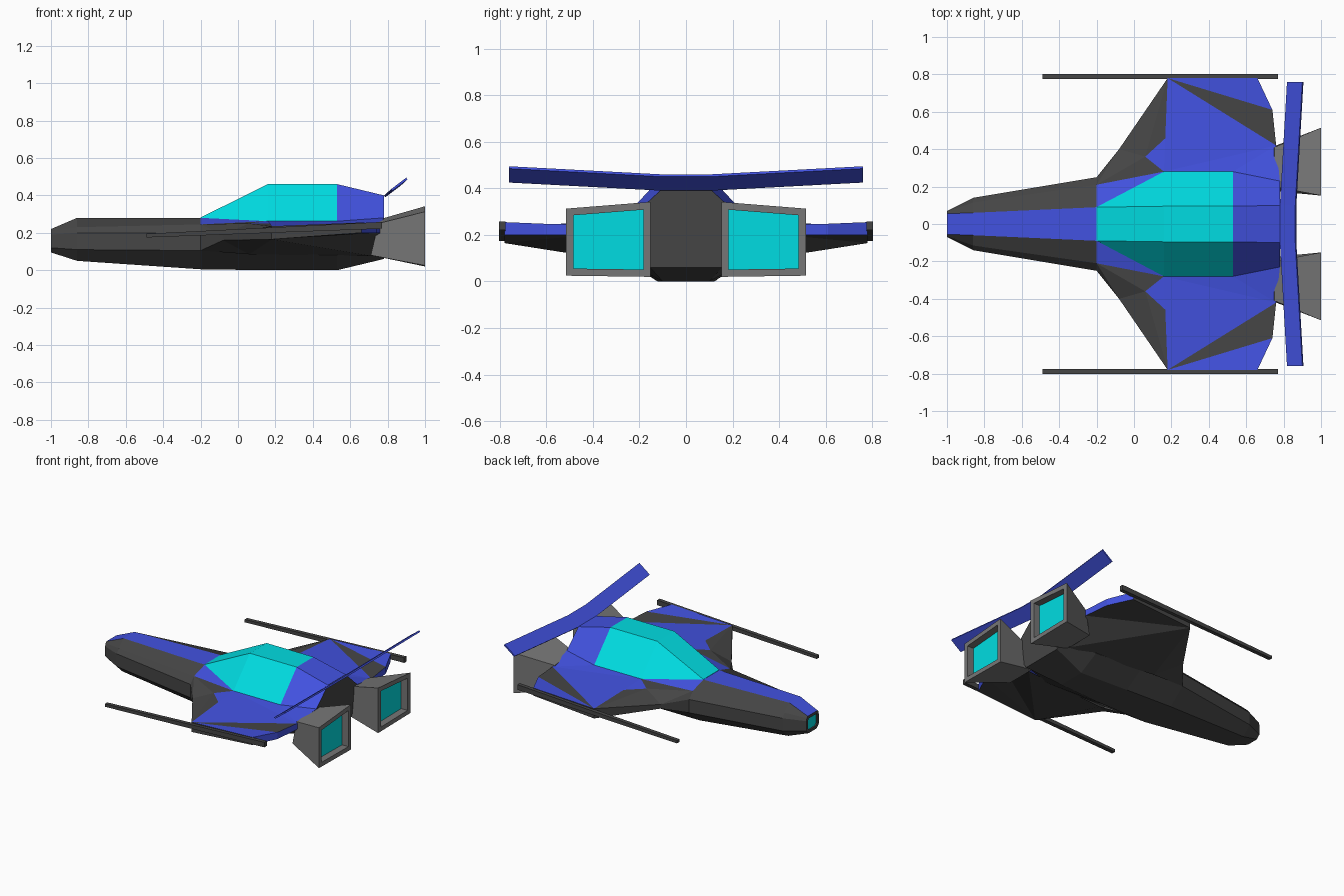
import bpy, bmesh
from mathutils import Vector

if "Cube" in bpy.data.objects:
    bpy.data.objects.remove(bpy.data.objects["Cube"])

def mat(name, r, g, b):
    m = bpy.data.materials.new(name)
    m.diffuse_color = (r, g, b, 1)
    m.use_nodes = True
    m.node_tree.nodes["Principled BSDF"].inputs["Base Color"].default_value = m.diffuse_color
    return m

DARK = mat("dark_grey", .06, .06, .06)
BLUE = mat("blue", .055, .085, .75)
CYAN = mat("cyan", .0, .72, .76)
STEEL = mat("steel", .18, .18, .18)

def finish(bm, name, mats, mirror=False):
    bmesh.ops.recalc_face_normals(bm, faces=bm.faces)
    me = bpy.data.meshes.new(name)
    bm.to_mesh(me)
    bm.free()
    for m in mats:
        me.materials.append(m)
    ob = bpy.data.objects.new(name, me)
    bpy.context.collection.objects.link(ob)
    if mirror:
        md = ob.modifiers.new("mirror", 'MIRROR')
        md.use_axis = (False, True, False)
        md.use_mirror_merge = False
    return ob

def loft(rings):
    """Skin closed rings of points; returns bmesh, face columns and caps."""
    bm = bmesh.new()
    vs = [[bm.verts.new(p) for p in r] for r in rings]
    n = len(vs[0])
    cols = [[] for _ in range(n)]
    for a, b in zip(vs, vs[1:]):
        for i in range(n):
            j = (i + 1) % n
            cols[i].append(bm.faces.new((a[i], a[j], b[j], b[i])))
    caps = [bm.faces.new(vs[0]), bm.faces.new(vs[-1])]
    bmesh.ops.recalc_face_normals(bm, faces=bm.faces)
    return bm, cols, caps

def recess(bm, face, thickness, shift):
    """Inset a cap, push its centre along x and give it material slot 1."""
    bmesh.ops.inset_individual(bm, faces=[face], thickness=thickness, use_even_offset=True)
    inner = bmesh.ops.extrude_discrete_faces(bm, faces=[face])["faces"][0]
    inner.material_index = 1
    bmesh.ops.translate(bm, verts=inner.verts, vec=Vector((shift, 0, 0)))

def sym(x, half):
    """Full cross-section at x from right-half (y, z) points, top to bottom."""
    return [(x, y, z) for y, z in half] + [(x, -y, z) for y, z in reversed(half)]

# Fuselage with blue nose strip and cyan nose lamp
bm, cols, caps = loft([
    sym(-1.0, [(.055, .22), (.065, .21), (.07, .19), (.07, .12), (.045, .095)]),
    sym(-.86, [(.06, .28), (.115, .23), (.14, .2), (.14, .11), (.075, .05)]),
    sym(-.2, [(.09, .28), (.21, .245), (.25, .2), (.25, .105), (.13, .005)]),
    sym(.16, [(.09, .27), (.28, .26), (.29, .2), (.26, .09), (.12, .0)]),
    sym(.53, [(.09, .27), (.28, .26), (.28, .2), (.25, .08), (.1, .0)]),
    sym(.78, [(.1, .29), (.22, .285), (.2, .2), (.19, .11), (.155, .06)])])
cols[-1][0].material_index = cols[-1][1].material_index = 2
recess(bm, caps[0], .02, .01)
finish(bm, "fuselage", [DARK, CYAN, BLUE])

# Canopy glass
bm, _, _ = loft([
    sym(-.2, [(.09, .282), (.092, .275)]),
    sym(.16, [(.095, .46), (.28, .26)]),
    sym(.53, [(.095, .46), (.28, .26)])])
finish(bm, "canopy", [CYAN])

# Blue rear cowl with dark end plate
bm, _, caps = loft([
    sym(.53, [(.095, .46), (.28, .26)]),
    sym(.78, [(.1, .4), (.23, .28)])])
caps[1].material_index = 1
finish(bm, "rear_cowl", [BLUE, DARK])

# Wings: faceted top, thick edge, folded underside
P = dict(
    n=(-.2, .09, .28), s=(-.2, .21, .245), a=(-.2, .25, .2), b=(-.08, .40, .19),
    c=(.18, .78, .235), d=(.66, .78, .255), e=(.74, .61, .248), f=(.76, .42, .243),
    g=(.78, .23, .28), h=(.16, .28, .262), i=(.06, .36, .25), j=(.18, .47, .25),
    k=(.53, .28, .262),
    A=(-.2, .25, .105), B=(-.08, .40, .16), C=(.18, .78, .165), D=(.66, .78, .2),
    E=(.74, .61, .2), F=(.76, .42, .2), R=(.06, .27, .085), Q=(.72, .2, .075))
bm = bmesh.new()
V = {key: bm.verts.new(p) for key, p in P.items()}
for shade, faces in enumerate([
        "sab sbi sih bci icj cef aABb bBCc cCDd ARB BRC CRQ CQF CFE CED",
        "nsh hij hjc hcf hfk kfg ced dDEe eEFf fFQg"]):
    for word in faces.split():
        bm.faces.new([V[ch] for ch in word]).material_index = shade
finish(bm, "wings", [DARK, BLUE], True)

# Wing-tip rails, rising to the rear
def rect(x, y0, y1, z0, z1):
    return [(x, y0, z0), (x, y1, z0), (x, y1, z1), (x, y0, z1)]

bm, _, _ = loft([rect(-.49, .775, .803, .175, .195), rect(.77, .775, .803, .222, .258)])
finish(bm, "wingtip_rails", [DARK], True)

# Engine nozzles with recessed cyan glow
bm, _, caps = loft([
    [(.71, .18, .08), (.71, .40, .08), (.75, .41, .25), (.75, .2, .27)],
    [(1.0, .152, .02), (1.0, .515, .025), (1.0, .515, .313), (1.0, .152, .342)]])
recess(bm, caps[1], .031, -.05)
finish(bm, "engine_nozzles", [STEEL, CYAN], True)

# Tail spoiler: tilted slab swept back and up towards the tips
def slab(y, x, z):
    return [(x, y, z + .008), (x + .082, y, z + .07),
            (x + .088, y, z + .06), (x + .008, y, z)]

bm, _, _ = loft([slab(-.76, .818, .425), slab(-.1, .78, .39),
                 slab(.1, .78, .39), slab(.76, .818, .425)])
finish(bm, "tail_spoiler", [BLUE])
